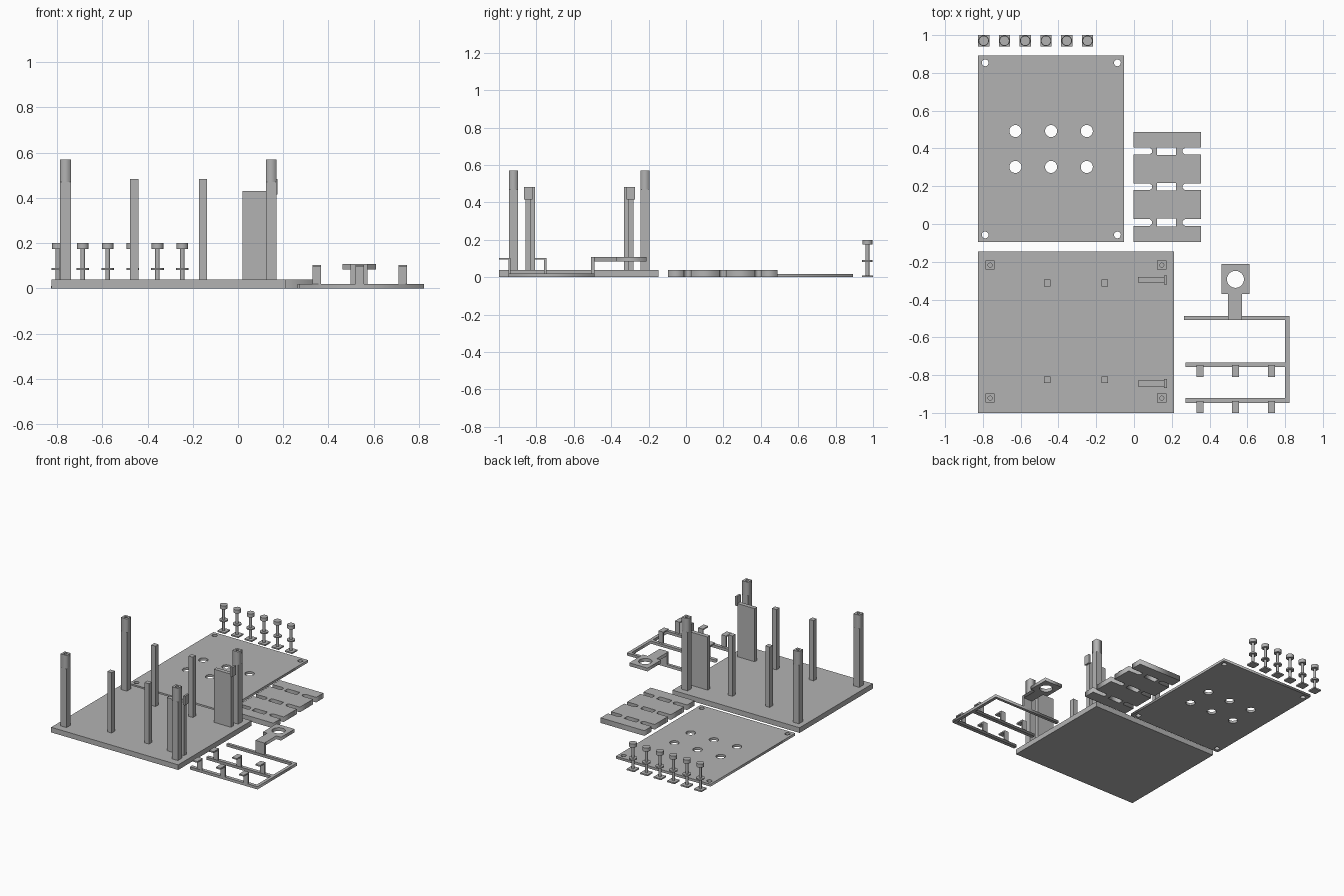
import bpy, math

if "Cube" in bpy.data.objects:
    bpy.data.objects.remove(bpy.data.objects["Cube"])

grey = bpy.data.materials.new("plain grey")
grey.diffuse_color = (0.45, 0.45, 0.45, 1)
grey.use_nodes = True
grey.node_tree.nodes["Principled BSDF"].inputs["Base Color"].default_value = grey.diffuse_color


def finish(ob, name):
    ob.name = name
    ob.data.materials.clear()
    ob.data.materials.append(grey)
    return ob


def box(name, x0, x1, y0, y1, z0, z1):
    bpy.ops.mesh.primitive_cube_add(size=1, location=((x0 + x1) / 2, (y0 + y1) / 2, (z0 + z1) / 2))
    ob = bpy.context.object
    ob.scale = (x1 - x0, y1 - y0, z1 - z0)
    bpy.ops.object.transform_apply(location=False, rotation=False)
    return finish(ob, name)


def cyl(name, x, y, r, z0, z1, n=32):
    bpy.ops.mesh.primitive_cylinder_add(vertices=n, radius=r, depth=z1 - z0, location=(x, y, (z0 + z1) / 2))
    bpy.ops.object.shade_smooth_by_angle()
    return finish(bpy.context.object, name)


def rect(x0, x1, y0, y1):
    return [(x0, y0), (x1, y0), (x1, y1), (x0, y1)]


def circle(x, y, r, n=32):
    return [(x + r * math.cos(2 * math.pi * i / n), y + r * math.sin(2 * math.pi * i / n)) for i in range(n)]


def plate(name, loops, z0, z1):
    """Extruded flat outline; loops after the first are holes."""
    cu = bpy.data.curves.new(name, 'CURVE')
    cu.dimensions = '2D'
    cu.fill_mode = 'BOTH'
    cu.extrude = (z1 - z0) / 2
    for pts in loops:
        sp = cu.splines.new('POLY')
        sp.points.add(len(pts) - 1)
        for p, (x, y) in zip(sp.points, pts):
            p.co = (x, y, 0, 1)
        sp.use_cyclic_u = True
    ob = bpy.data.objects.new(name, cu)
    bpy.context.collection.objects.link(ob)
    ob.location.z = (z0 + z1) / 2
    bpy.ops.object.select_all(action='DESELECT')
    ob.select_set(True)
    bpy.context.view_layer.objects.active = ob
    bpy.ops.object.convert(target='MESH')
    return finish(bpy.context.object, name)


# Base board with its posts
T = 0.038
box("base_board", -0.825, 0.212, -1.0, -0.146, 0, T)
for x in (-0.762, 0.147):
    for y in (-0.218, -0.922):
        s = 0.024
        box("corner_post", x - s, x + s, y - s, y + s, T, 0.47)
        plate("corner_post_top", [rect(x - s, x + s, y - s, y + s), circle(x, y, 0.011, 16)], 0.47, 0.57)
for x in (-0.459, -0.155):
    for y in (-0.313, -0.825):
        box("inner_post", x - 0.018, x + 0.018, y - 0.018, y + 0.018, T, 0.483)

# Upright side panels with an end catch
for y in (-0.296, -0.844):
    box("side_panel", 0.02, 0.16, y - 0.015, y + 0.015, T, 0.43)
    box("panel_catch", 0.16, 0.174, y - 0.023, y + 0.023, 0.415, 0.483)

# Cover plate with button and screw holes
holes = [circle(x, y, 0.032) for x in (-0.628, -0.439, -0.25) for y in (0.302, 0.492)]
holes += [circle(x, y, 0.018, 24) for x in (-0.788, -0.088) for y in (-0.058, 0.853)]
plate("cover_plate", [rect(-0.825, -0.052, -0.095, 0.892)] + holes, 0, 0.018)

# Buttons
for i in range(6):
    x, y = -0.796 + 0.11 * i, 0.97
    box("button_foot", x - 0.03, x + 0.03, y - 0.03, y + 0.03, 0, 0.01)
    cyl("button_stem", x, y, 0.01, 0.01, 0.175)
    cyl("button_collar", x, y, 0.028, 0.081, 0.091)
    cyl("button_cap", x, y, 0.026, 0.174, 0.2)

# Slotted block: side notches and central windows at three rows
rows = (0.008, 0.197, 0.386)
h = 0.018
right = [(0.355, -0.095)]
left = []
for y in rows:
    right += [(0.355, y - h), (0.27, y - h), (0.258, y - 0.008), (0.258, y + 0.008), (0.27, y + h), (0.355, y + h)]
    left += [(-0.002, y - h), (0.083, y - h), (0.095, y - 0.008), (0.095, y + 0.008), (0.083, y + h), (-0.002, y + h)]
outline = right + [(0.355, 0.488), (-0.002, 0.488)] + left[::-1] + [(-0.002, -0.095)]
plate("slotted_block", [outline] + [rect(0.122, 0.222, y - 0.02, y + 0.02) for y in rows], 0, T)

# Flat bracket frame
F = 0.02
frame = [(0.264, -0.509), (0.8, -0.509), (0.8, -0.732), (0.272, -0.732), (0.272, -0.758), (0.8, -0.758),
         (0.8, -0.922), (0.272, -0.922), (0.272, -0.948), (0.823, -0.948), (0.823, -0.488), (0.264, -0.488)]
plate("bracket_frame", [frame], 0, F)

# Folded clips on the two front rails
for y in (-0.758, -0.948):
    for x in (0.349, 0.538, 0.728):
        box("clip_wall", x - 0.019, x + 0.019, y, y + 0.011, F, 0.104)
        box("clip_lip", x - 0.019, x + 0.019, y - 0.052, y, 0.094, 0.104)

# Raised ring holder on the rear rail
box("holder_wall", 0.498, 0.572, -0.509, -0.488, F, 0.108)
tab = [(0.498, -0.488), (0.572, -0.488), (0.572, -0.371), (0.611, -0.371),
       (0.611, -0.212), (0.463, -0.212), (0.463, -0.371), (0.498, -0.371)]
plate("holder_tab", [tab, circle(0.537, -0.293, 0.045)], 0.084, 0.108)
